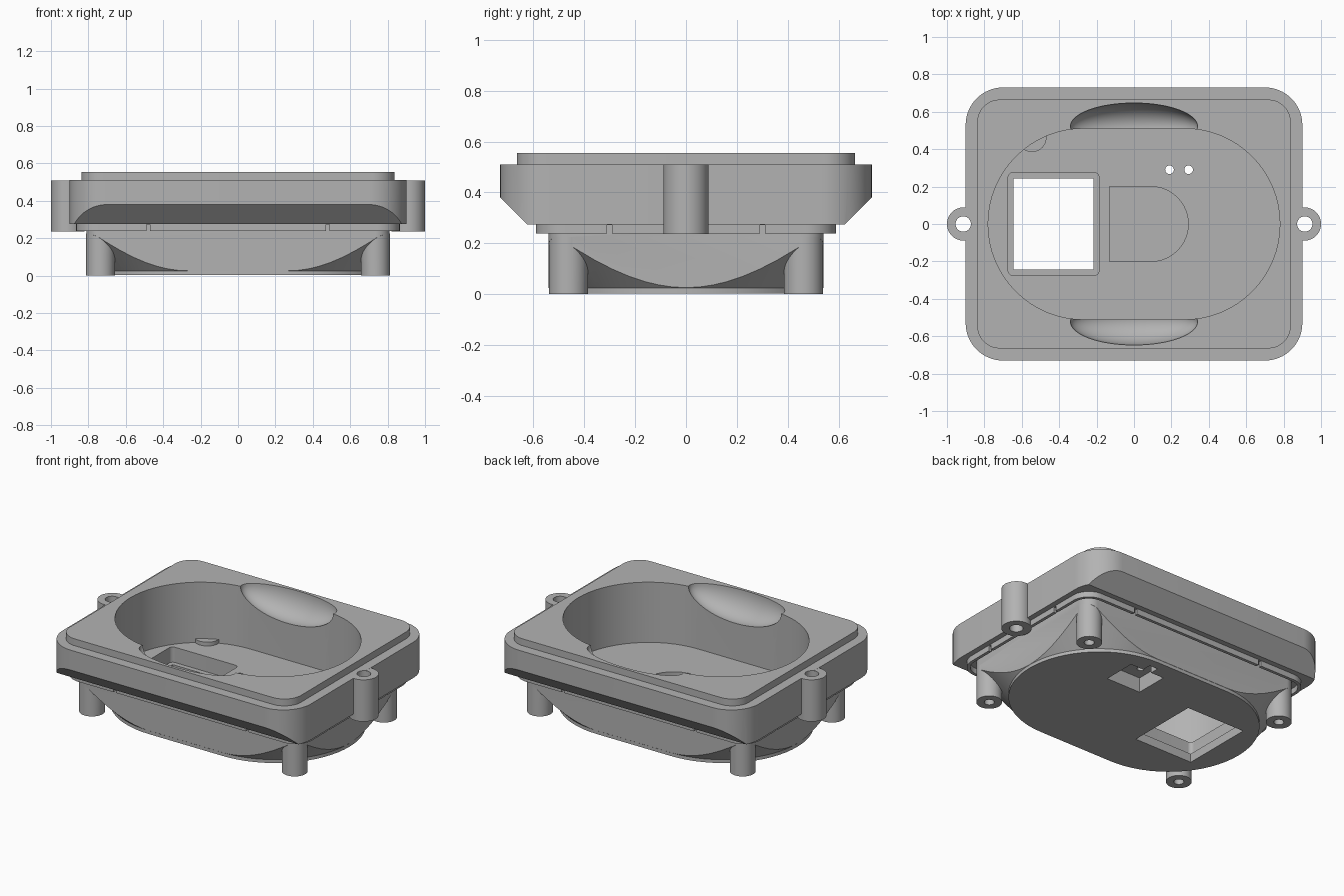
import bpy, bmesh, math

if "Cube" in bpy.data.objects:
    bpy.data.objects.remove(bpy.data.objects["Cube"])

gray = bpy.data.materials.new("plain_gray")
gray.diffuse_color = (0.45, 0.45, 0.45, 1)
gray.use_nodes = True
gray.node_tree.nodes["Principled BSDF"].inputs["Base Color"].default_value = gray.diffuse_color


def finish(bm, name):
    bmesh.ops.remove_doubles(bm, verts=bm.verts, dist=1e-5)
    bmesh.ops.recalc_face_normals(bm, faces=bm.faces)
    me = bpy.data.meshes.new(name)
    bm.to_mesh(me)
    bm.free()
    me.materials.append(gray)
    ob = bpy.data.objects.new(name, me)
    bpy.context.collection.objects.link(ob)
    return ob


def outline(hx, hy, r, cx=0, cy=0, n=16):
    """Rounded rectangle; r equal to a half size gives a stadium or circle."""
    pts = []
    for k, (sx, sy) in enumerate([(1, 1), (-1, 1), (-1, -1), (1, -1)]):
        for i in range(n + 1):
            a = math.pi / 2 * (k + i / n)
            p = (cx + sx * (hx - r) + r * math.cos(a), cy + sy * (hy - r) + r * math.sin(a))
            pts.append(p)
    out = []
    for i, p in enumerate(pts):
        if math.dist(p, pts[i - 1]) > 1e-5:
            out.append(p)
    return out


def loft(name, *rings):
    """Solid through (outline, height) rings of equal point count."""
    bm = bmesh.new()
    vs = [[bm.verts.new((x, y, z)) for x, y in pts] for pts, z in rings]
    n = len(vs[0])
    for a, b in zip(vs, vs[1:]):
        for i in range(n):
            j = (i + 1) % n
            bm.faces.new((a[i], a[j], b[j], b[i]))
    bm.faces.new(vs[0][::-1])
    bm.faces.new(vs[-1])
    return finish(bm, name)


def slab(name, hx, hy, r, z0, z1, cx=0, cy=0):
    o = outline(hx, hy, r, cx, cy) if r else [
        (cx - hx, cy - hy), (cx + hx, cy - hy), (cx + hx, cy + hy), (cx - hx, cy + hy)]
    return loft(name, (o, z0), (o, z1))


def cyl(name, x, y, r, z0, z1):
    return slab(name, r, r, r, z0, z1, x, y)


def combine(ob, other, op):
    m = ob.modifiers.new("cut", 'BOOLEAN')
    m.operation, m.solver, m.object = op, 'EXACT', other
    bpy.context.view_layer.objects.active = ob
    bpy.ops.object.modifier_apply(modifier=m.name)
    bpy.data.objects.remove(other)


def cut(ob, other):
    combine(ob, other, 'DIFFERENCE')


def join(ob, other):
    combine(ob, other, 'UNION')


# Upper body with sloped front and back undersides
body = slab("housing", 0.9, 0.73, 0.2, 0.275, 0.51)
bm = bmesh.new()
prof = [(-0.62, 0.27), (0.62, 0.27), (0.735, 0.385), (0.735, 0.6), (-0.735, 0.6), (-0.735, 0.385)]
side = [[bm.verts.new((x, y, z)) for y, z in prof] for x in (-1, 1)]
bm.faces.new(side[0])
bm.faces.new(side[1])
for i in range(6):
    j = (i + 1) % 6
    bm.faces.new((side[0][i], side[0][j], side[1][j], side[1][i]))
combine(body, finish(bm, "wedge"), 'INTERSECT')

# Raised top lip
join(body, slab("lip", 0.838, 0.665, 0.12, 0.45, 0.555))

# Thin rim under the body, notched, with a channel inside it
rim = slab("rim", 0.865, 0.59, 0.12, 0.238, 0.3)
cut(rim, slab("channel", 0.845, 0.57, 0.1, 0.2, 0.32))
for s in (-1, 1):
    cut(rim, slab("notch", 0.01, 0.8, 0, 0.2, 0.272, s * 0.48))
    cut(rim, slab("notch", 1.0, 0.01, 0, 0.2, 0.272, 0, s * 0.3))
join(body, rim)

# Flared lower body, trimmed to a rounded block
lower = loft("lower", (outline(0.809, 0.539, 0.539), 0.003),
             (outline(0.809, 0.539, 0.539), 0.025),
             (outline(1.084, 0.814, 0.814), 0.3))
combine(lower, slab("trim", 0.81, 0.54, 0.077, -0.1, 0.29), 'INTERSECT')
join(body, lower)

# Corner feet
for sx in (-1, 1):
    for sy in (-1, 1):
        join(body, cyl("foot", sx * 0.735, sy * 0.462, 0.0765, 0, 0.225))

# Side lugs
for s in (-1, 1):
    join(body, cyl("lug", s * 0.911, 0, 0.089, 0.236, 0.5095))

# Main cavity
cut(body, slab("cavity", 0.78, 0.51, 0.51, 0.16, 0.7))

# Finger scoops front and back
for s in (-1, 1):
    bm = bmesh.new()
    bmesh.ops.create_uvsphere(bm, u_segments=64, v_segments=32, radius=1)
    bmesh.ops.scale(bm, vec=(0.34, 0.125, 0.155), verts=bm.verts)
    bmesh.ops.translate(bm, vec=(0, s * 0.522, 0.555), verts=bm.verts)
    cut(body, finish(bm, "scoop"))

# Screw holes in lugs and feet
for sx in (-1, 1):
    cut(body, cyl("hole", sx * 0.913, 0, 0.041, 0.1, 0.7))
    for sy in (-1, 1):
        cut(body, cyl("hole", sx * 0.735, sy * 0.462, 0.03, -0.1, 0.12))

# Window with stepped frame, D-shaped recess, sensor pocket and its holes
cut(body, slab("frame", 0.243, 0.274, 0.025, 0.06, 0.3, -0.43))
cut(body, slab("window", 0.213, 0.242, 0, -0.1, 0.3, -0.43))
dee = [(-0.13, 0.2), (-0.13, -0.2)] + [
    (0.09 + 0.2 * math.sin(a), -0.2 * math.cos(a)) for a in [math.pi * i / 32 for i in range(33)]]
cut(body, loft("dee", (dee, 0.13), (dee, 0.3)))
cut(body, slab("pocket", 0.125, 0.11, 0, -0.1, 0.1, 0.25, 0.31))
cut(body, slab("pocket_notch", 0.03, 0.04, 0, -0.1, 0.06, 0.25, 0.44))
for x in (0.19, 0.292):
    cut(body, cyl("pin_hole", x, 0.29, 0.023, 0.05, 0.3))

# Small round pad against the cavity wall
join(body, cyl("pad", -0.545, 0.462, 0.077, 0.12, 0.185))

# Smooth curves, sharp edges
body.select_set(True)
bpy.context.view_layer.objects.active = body
bpy.ops.object.shade_smooth_by_angle(angle=math.radians(25))
